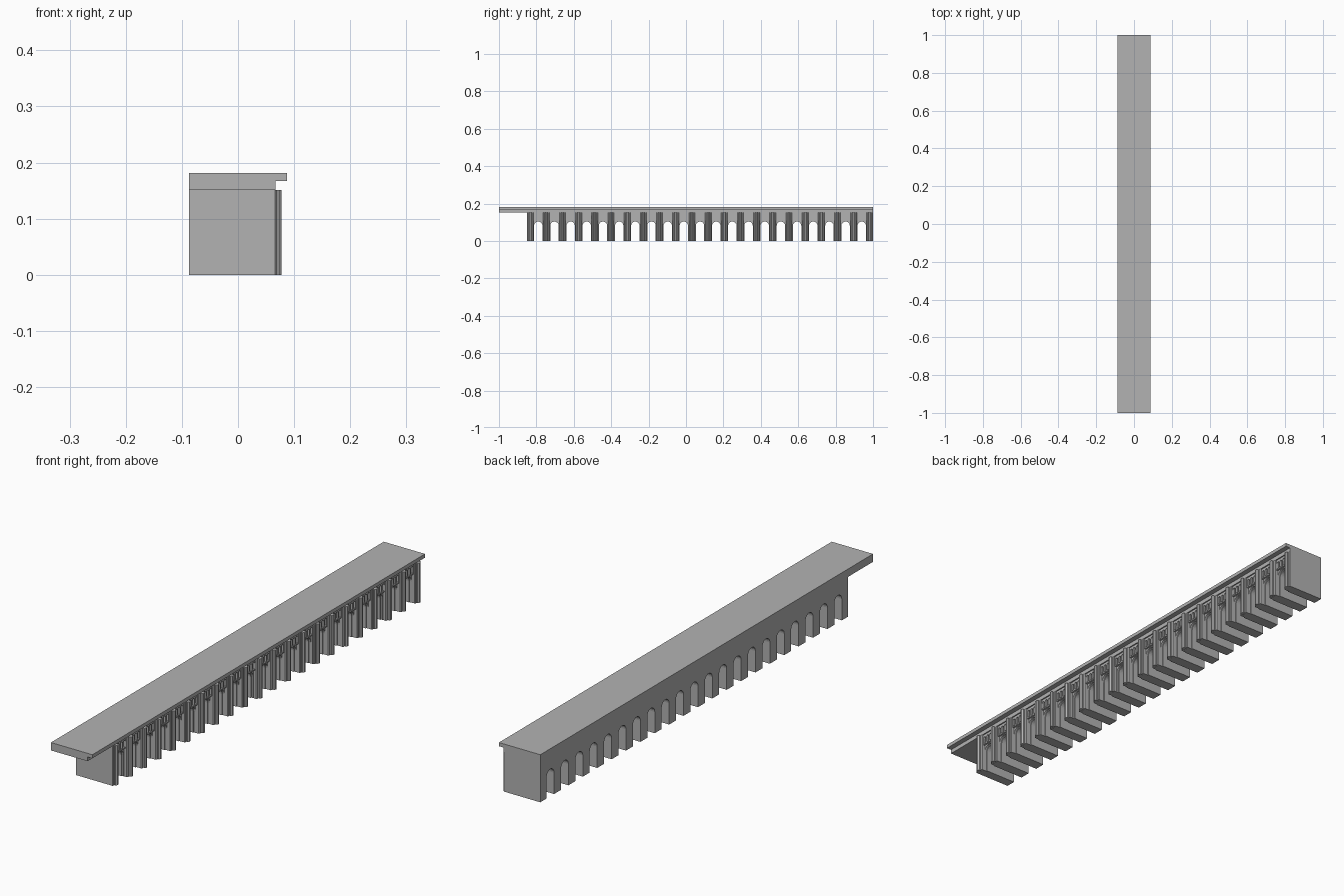
import bpy, bmesh, math
from mathutils import Vector

cube = bpy.data.objects.get("Cube")
if cube:
    bpy.data.objects.remove(cube)

GREY = (0.45, 0.45, 0.45, 1)
stone = bpy.data.materials.new("grey_stone")
stone.use_nodes = True
stone.diffuse_color = GREY
stone.node_tree.nodes["Principled BSDF"].inputs["Base Color"].default_value = GREY

BAYS = 21
START, END = -0.85, 1.0
PIER = 0.034
PITCH = (END - START - PIER) / BAYS
TOP = 0.151
pier_ys = [START + PIER / 2 + i * PITCH for i in range(BAYS + 1)]
bay_ys = [y + PITCH / 2 for y in pier_ys[:-1]]


def prism(bm, loop, step):
    """Extrude a closed outline along a vector."""
    face = bm.faces.new([bm.verts.new(p) for p in loop])
    out = bmesh.ops.extrude_face_region(bm, geom=[face], use_keep_orig=True)
    moved = [v for v in out["geom"] if isinstance(v, bmesh.types.BMVert)]
    bmesh.ops.translate(bm, vec=Vector(step), verts=moved)


def box(bm, x, y, z):
    loop = [(x[0], y[0], z[0]), (x[1], y[0], z[0]), (x[1], y[1], z[0]), (x[0], y[1], z[0])]
    prism(bm, loop, (0, 0, z[1] - z[0]))


def arcade(bm, x, y, z, centres, radius, spring, sides):
    """Slab whose lower edge is notched by round arches."""
    loop = [(y[1], z[1]), (y[0], z[1]), (y[0], z[0])]
    for c in centres:
        loop.append((c - radius, z[0]))
        for k in range(sides + 1):
            a = math.pi * (1 - k / sides)
            loop.append((c + radius * math.cos(a), spring + radius * math.sin(a)))
        loop.append((c + radius, z[0]))
    loop.append((y[1], z[0]))
    prism(bm, [(x[0], py, pz) for py, pz in loop], (x[1] - x[0], 0, 0))


def shaft(bm, x, y, radius, sides=8):
    ring = [(x + radius * math.cos(math.tau * (k + 0.5) / sides),
             y + radius * math.sin(math.tau * (k + 0.5) / sides), 0) for k in range(sides)]
    prism(bm, ring, (0, 0, TOP))


def finish(bm, name):
    bmesh.ops.recalc_face_normals(bm, faces=bm.faces)
    mesh = bpy.data.meshes.new(name)
    bm.to_mesh(mesh)
    bm.free()
    mesh.materials.append(stone)
    bpy.context.collection.objects.link(bpy.data.objects.new(name, mesh))


# Deep wall pierced by arches
bm = bmesh.new()
arcade(bm, (-0.087, 0.046), (START, END), (0, TOP), bay_ys, 0.0225, 0.081, 12)
finish(bm, "arcade_wall")

# Wider arch order on the face of the wall
bm = bmesh.new()
arcade(bm, (0.046, 0.054), (START, END), (0, TOP), bay_ys, 0.0258, 0.081, 12)
finish(bm, "arch_surrounds")

# Frieze of three small arches with a sill above each opening
bm = bmesh.new()
for c in bay_ys:
    half = (PITCH - PIER) / 2
    span = (c - half, c + half)
    step = half * 2 / 3
    arcade(bm, (0.054, 0.062), span, (0.114, TOP), [c - step, c, c + step], 0.0063, 0.136, 8)
    box(bm, (0.054, 0.062), span, (0.109, 0.114))
finish(bm, "small_arch_frieze")

# Clustered piers
bm = bmesh.new()
for y in pier_ys:
    box(bm, (0.054, 0.062), (y - PIER / 2, y + PIER / 2), (0, TOP))
    shaft(bm, 0.070, y, 0.0085)
    for side in (-1, 1):
        shaft(bm, 0.064, y + side * 0.0115, 0.0058)
finish(bm, "clustered_piers")

# Deck with a projecting lip along the arcade side
profile = [(-0.087, TOP), (0.067, TOP), (0.067, 0.167), (0.087, 0.167), (0.087, 0.181), (-0.087, 0.181)]
bm = bmesh.new()
prism(bm, [(x, -1, z) for x, z in profile], (0, 2, 0))
finish(bm, "deck")
